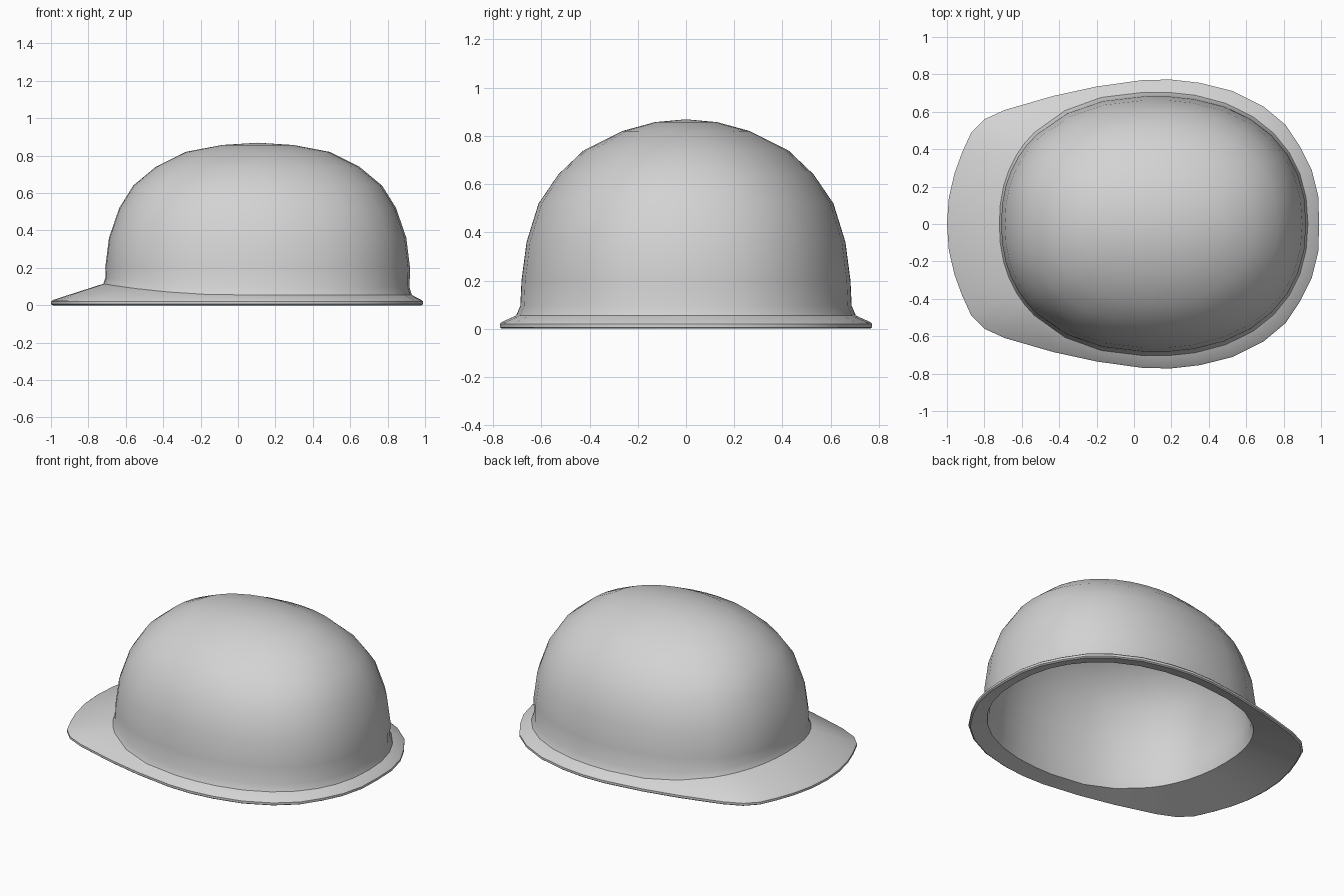
import bpy, bmesh, math

cube = bpy.data.objects.get("Cube")
if cube:
    bpy.data.objects.remove(cube, do_unlink=True)

CX = 0.105      # centre of the crown
WALL = 0.03     # shell thickness

# Half outline of the brim, from the back (+x) to the peak (-x)
half = [(.99, 0), (.985, .15), (.95, .29), (.89, .41), (.81, .53), (.69, .63),
        (.53, .71), (.35, .755), (.2, .772), (.05, .77), (-.2, .735), (-.43, .685),
        (-.69, .61), (-.8, .56), (-.87, .49), (-.92, .38), (-.96, .27), (-.99, .14), (-1, 0)]
outline = half + [(x, -y) for x, y in half[-2:0:-1]]
angles = [math.atan2(y, x - CX) for x, y in outline]

# Crown profile from top to bottom: height, half length, half width
crown = [(.857, .19, .13), (.82, .385, .265), (.74, .545, .425), (.64, .665, .53),
         (.52, .74, .612), (.36, .795, .662), (.2, .815, .683)]


def oval(rx, ry, power):
    """Slightly squared oval sampled along the same directions as the brim."""
    pts = []
    for a in angles:
        c, s = math.cos(a), math.sin(a)
        r = (abs(c / rx) ** power + abs(s / ry) ** power) ** (-1 / power)
        pts.append((CX + r * c, r * s))
    return pts


def level(pts, z):
    return [(x, y, z) for x, y in pts]


def seam(pts, lift):
    """Ring that climbs towards the peak."""
    return [(x, y, .055 + .06 * min(1, max(0, -x / .72)) ** 2 + lift) for x, y in pts]


def brim_edge(scale, z):
    return level([(x * scale, y * scale) for x, y in outline], z)


def crown_rings(inset):
    rings = []
    for z, rx, ry in crown:
        low = min(1, (.87 - z) / .3)
        drop = inset * (1 - .8 * low)
        rings.append(level(oval(rx - inset * low, ry - inset * low, 2 + .25 * low), z - drop))
    return rings


# Outer crown, brim top, rim, underside, inner crown
rings = crown_rings(0)
rings.append(seam(oval(.812, .688, 2.25), .04))
rings.append(seam(oval(.825, .705, 2.25), 0))
rings += [brim_edge(.99, .028), brim_edge(1, .02), brim_edge(1, .006), brim_edge(.99, 0)]
rings.append(seam(oval(.795, .675, 2.25), -WALL))
rings.append(seam(oval(.784, .658, 2.25), .03))
rings += reversed(crown_rings(WALL))

bm = bmesh.new()
loops = [[bm.verts.new(p) for p in ring] for ring in rings]
n = len(outline)
for upper, lower in zip(loops, loops[1:]):
    for i in range(n):
        j = (i + 1) % n
        bm.faces.new((upper[i], lower[i], lower[j], upper[j]))
for ring, z in ((loops[0], .869), (loops[-1], .869 - WALL)):
    pole = bm.verts.new((CX, 0, z))
    for i in range(n):
        bm.faces.new((pole, ring[i], ring[(i + 1) % n]))
bmesh.ops.recalc_face_normals(bm, faces=bm.faces)

mesh = bpy.data.meshes.new("helmet_shell")
bm.to_mesh(mesh)
bm.free()
shell = bpy.data.objects.new("helmet_shell", mesh)
bpy.context.collection.objects.link(shell)

# Light grey plastic
grey = bpy.data.materials.new("light_grey")
grey.use_nodes = True
colour = (.65, .65, .65, 1)
grey.diffuse_color = colour
grey.node_tree.nodes["Principled BSDF"].inputs["Base Color"].default_value = colour
mesh.materials.append(grey)

bpy.ops.object.select_all(action='DESELECT')
shell.select_set(True)
bpy.context.view_layer.objects.active = shell
bpy.ops.object.shade_smooth_by_angle(angle=math.radians(32))
